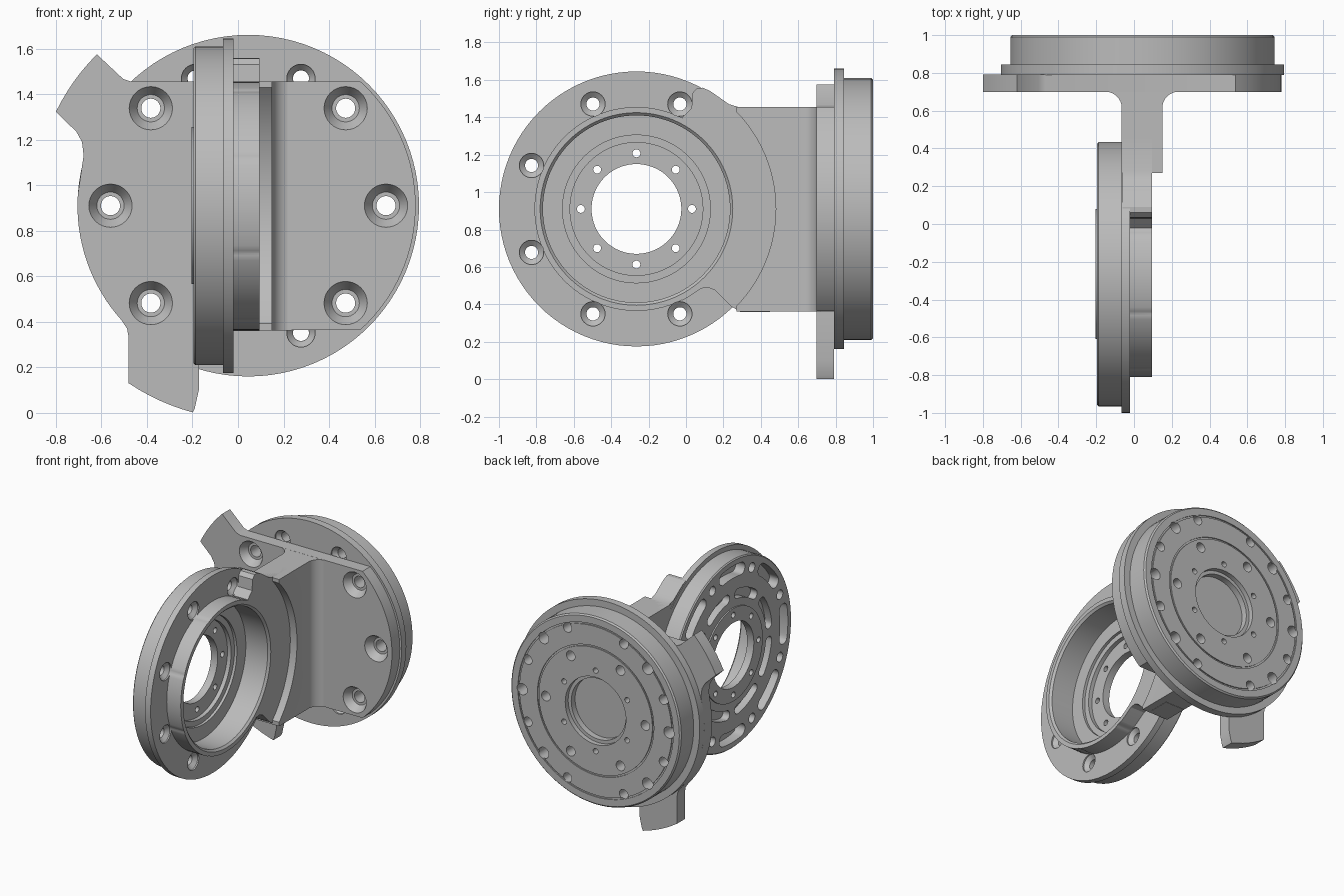
import bpy, bmesh
from math import sin, cos, pi, radians
from mathutils import Vector

cube = bpy.data.objects.get("Cube")
if cube:
    bpy.data.objects.remove(cube, do_unlink=True)

grey = bpy.data.materials.new("machined grey")
grey.use_nodes = True
grey.diffuse_color = (0.5, 0.5, 0.5, 1)
grey.node_tree.nodes["Principled BSDF"].inputs["Base Color"].default_value = (0.5, 0.5, 0.5, 1)

# Axis frames: a and b lie across the axis, h runs along it
RING_Y, DRUM_X, MID_Z = -0.265, 0.045, 0.91


def ring_frame(a, b, h):
    return Vector((h, RING_Y + a, MID_Z + b))


def drum_frame(a, b, h):
    return Vector((DRUM_X + a, h, MID_Z + b))


def side_frame(a, b, h):
    return Vector((h, a, b))


def front_frame(a, b, h):
    return Vector((a, h, b))


def top_frame(a, b, h):
    return Vector((a, b, h))


def lathe(bm, profile, frame, at=(0, 0), segments=96, closed=False):
    """Turn (radius, height) points around the axis of a frame."""
    rings = []
    for r, h in profile:
        rings.append([bm.verts.new(frame(at[0] + r * cos(2 * pi * i / segments),
                                         at[1] + r * sin(2 * pi * i / segments), h))
                      for i in range(segments)] if r > 0 else
                     [bm.verts.new(frame(at[0], at[1], h))])
    pairs = list(zip(rings, rings[1:]))
    if closed:
        pairs.append((rings[-1], rings[0]))
    for lo, hi in pairs:
        for i in range(segments):
            j = (i + 1) % segments
            quad = []
            for v in (lo[i % len(lo)], lo[j % len(lo)], hi[j % len(hi)], hi[i % len(hi)]):
                if v not in quad:
                    quad.append(v)
            if len(quad) > 2:
                bm.faces.new(quad)


def prism(bm, outline, frame, h0, h1):
    """Extrude a flat outline between two heights."""
    lo = [bm.verts.new(frame(a, b, h0)) for a, b in outline]
    hi = [bm.verts.new(frame(a, b, h1)) for a, b in outline]
    bm.faces.new(lo)
    bm.faces.new(hi)
    for i in range(len(lo)):
        j = (i + 1) % len(lo)
        bm.faces.new((lo[i], lo[j], hi[j], hi[i]))


def finish(bm, name):
    bmesh.ops.recalc_face_normals(bm, faces=bm.faces)
    mesh = bpy.data.meshes.new(name)
    bm.to_mesh(mesh)
    bm.free()
    mesh.materials.append(grey)
    ob = bpy.data.objects.new(name, mesh)
    bpy.context.collection.objects.link(ob)
    return ob


def activate(ob):
    bpy.ops.object.select_all(action='DESELECT')
    ob.select_set(True)
    bpy.context.view_layer.objects.active = ob


def cut(ob, *cutters):
    activate(ob)
    for cutter in cutters:
        mod = ob.modifiers.new("cut", 'BOOLEAN')
        mod.operation, mod.solver, mod.object = 'DIFFERENCE', 'EXACT', cutter
        bpy.ops.object.modifier_apply(modifier=mod.name)


def polar(r, degrees):
    return r * cos(radians(degrees)), r * sin(radians(degrees))


def arc(r, start, end, steps, centre=(0, 0)):
    points = [polar(r, start + (end - start) * i / steps) for i in range(steps + 1)]
    return [(centre[0] + x, centre[1] + y) for x, y in points]


def slot(middle, r, half_width, half_angle):
    """Arc-shaped slot outline with round ends."""
    s, e = middle - half_angle, middle + half_angle
    return (arc(r + half_width, s, e, 12) + arc(half_width, e, e + 180, 8, polar(r, e))[1:-1]
            + arc(r - half_width, e, s, 12) + arc(half_width, s + 180, s + 360, 8, polar(r, s))[1:-1])


# Open bearing ring with flange and collar
bm = bmesh.new()
lathe(bm, [(.24, -.205), (.345, -.205), (.345, -.195), (.692, -.195), (.70, -.187),
           (.70, -.065), (.735, -.065), (.735, -.02), (.545, -.02), (.545, .095),
           (.515, .095), (.50, .08), (.50, -.10), (.395, -.10), (.395, -.12),
           (.355, -.12), (.355, -.15), (.24, -.15)], ring_frame, closed=True)
bearing_ring = finish(bm, "bearing_ring")

# Cutter: flange bolt holes, small hub holes and rear pockets
bm = bmesh.new()
for i in range(8):
    angle = 22.5 + 45 * i
    if i not in (0, 7):
        lathe(bm, [(0, -.3), (.035, -.3), (.035, -.055), (.065, -.03), (.065, .12), (0, .12)],
              ring_frame, polar(.607, angle), 32)
    lathe(bm, [(0, -.3), (.021, -.3), (.021, 0), (0, 0)], ring_frame, polar(.297, 45 * i), 20)
    prism(bm, slot(45 * i, .61, .045, 10), ring_frame, -.3, -.12)
    prism(bm, slot(angle, .435, .035, 14), ring_frame, -.3, -.14)
ring_cutter = finish(bm, "ring_cutter")
cut(bearing_ring, ring_cutter)

# Flat plate joining the collar to the arm
bm = bmesh.new()
prism(bm, [(.45, 1.455), (.28, 1.455), (.23, 1.47), (.18, 1.505), (.13, 1.54), (.09, 1.558),
           (.06, 1.557), (.035, 1.53), (.03, 1.45), (-.02, 1.40), (-.02, .42), (.03, .45),
           (.08, .485), (.12, .49), (.155, .475), (.20, .43), (.24, .39), (.29, .36),
           (.45, .36)], side_frame, -.06, .095)
collar_plate = finish(bm, "collar_plate")
bm = bmesh.new()
lathe(bm, [(0, -.4), (.515, -.4), (.515, .4), (0, .4)], ring_frame)
bore_cutter = finish(bm, "bore_cutter")
cut(collar_plate, bore_cutter)

# Arm with filleted root and a curved step facing the ring
bm = bmesh.new()
prism(bm, [(-.065, .27), (.15, .27)] + arc(.085, 180, 90, 8, (.235, .615))
      + [(.235, .72), (-.15, .72)] + arc(.085, 90, 0, 8, (-.15, .615)),
      top_frame, .362, 1.455)
arm = finish(bm, "arm")
bm = bmesh.new()
lathe(bm, [(0, .095), (.745, .095), (.745, .4), (0, .4)], ring_frame)
step_cutter = finish(bm, "step_cutter")
cut(arm, step_cutter)

# Mounting plate with two stop ears
centre = (DRUM_X, MID_Z)
bm = bmesh.new()
prism(bm, arc(.735, -48, 48, 32, centre) + [(-.47, 1.455), (-.505, 1.467)]
      + arc(.94, 135, 154, 6, centre)
      + [(-.71, 1.235), (-.685, 1.19), (-.678, 1.13), (-.69, 1.05)]
      + arc(.75, 176, 222, 16, centre) + [(-.487, .37), (-.48, .33)]
      + arc(.94, 236, 255, 6, centre) + [(-.19, .02), (-.172, .10), (-.172, .362)],
      front_frame, .698, .791)
mounting_plate = finish(bm, "mounting_plate")

# Closed drum with flange, face grooves and central recess
bm = bmesh.new()
profile = [(0, .79), (.75, .79), (.75, .845), (.70, .845), (.70, .99), (.69, 1.0)]
for r in (.64, .48):
    profile += [(r, 1.0), (r, .992), (r - .012, .992), (r - .012, 1.0)]
profile += [(.25, 1.0), (.25, .965), (.225, .965), (.225, .92), (0, .92)]
lathe(bm, profile, drum_frame)
drum = finish(bm, "drum")

# Cutter: countersunk plate bolts, flange bolts and face holes
bm = bmesh.new()
for i in range(8):
    if i not in (2, 6):
        lathe(bm, [(0, .6), (.095, .6), (.095, .702), (.06, .755), (.042, .755), (.042, 1.1),
                   (0, 1.1)], drum_frame, polar(.605, 45 * i), 32)
    lathe(bm, [(0, .793), (.001, .793), (.035, .793), (.035, 1.1), (0, 1.1)],
          drum_frame, polar(.605, 22.5 + 45 * i), 32)
for i in range(6):
    lathe(bm, [(0, .9), (.036, .9), (.036, 1.1), (0, 1.1)], drum_frame, polar(.41, 60 * i), 24)
    lathe(bm, [(0, .93), (.02, .93), (.02, 1.1), (0, 1.1)], drum_frame, polar(.30, 30 + 60 * i), 20)
bolt_cutter = finish(bm, "bolt_cutter")

# Cutter: front ends of the flange bolts
bm = bmesh.new()
for i in range(8):
    lathe(bm, [(0, .7), (.062, .7), (.062, .80), (.036, .83), (0, .83)],
          drum_frame, polar(.605, 22.5 + 45 * i), 32)
head_cutter = finish(bm, "head_cutter")
cut(mounting_plate, bolt_cutter)
cut(drum, bolt_cutter, head_cutter)

for helper in (ring_cutter, bore_cutter, step_cutter, bolt_cutter, head_cutter):
    bpy.data.objects.remove(helper, do_unlink=True)

for part in (bearing_ring, collar_plate, arm, mounting_plate, drum):
    activate(part)
    bpy.ops.object.shade_smooth_by_angle(angle=radians(25))
